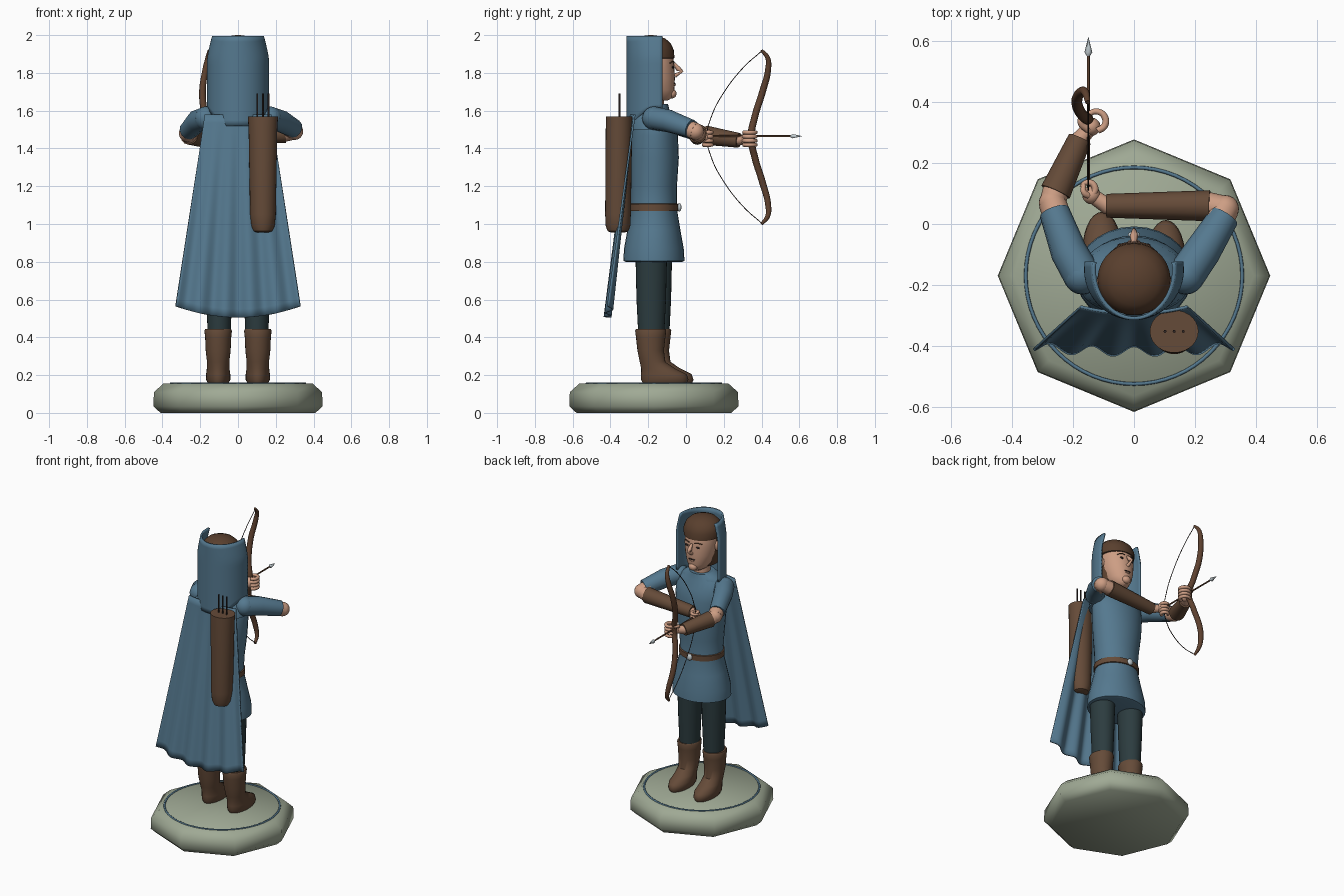
import bpy, bmesh, math
from mathutils import Vector

cube = bpy.data.objects.get("Cube")
if cube:
    bpy.data.objects.remove(cube, do_unlink=True)


def material(name, rgb):
    m = bpy.data.materials.new(name)
    m.use_nodes = True
    m.diffuse_color = (*rgb, 1)
    m.node_tree.nodes["Principled BSDF"].inputs["Base Color"].default_value = (*rgb, 1)
    return m


BLUE = material("blue cloth", (0.09, 0.19, 0.275))
SKIN = material("skin", (0.61, 0.34, 0.23))
LEATHER = material("brown leather", (0.13, 0.07, 0.04))
HAIR = material("dark brown hair", (0.1, 0.05, 0.027))
WOOD = material("bow wood", (0.11, 0.052, 0.028))
STONE = material("grey green stone", (0.35, 0.40, 0.30))
TROUSER = material("dark trousers", (0.025, 0.045, 0.05))
SILVER = material("silver", (0.55, 0.62, 0.65))
DARK = material("dark line", (0.03, 0.02, 0.018))


def finish(name, bm, mat, angle=45):
    me = bpy.data.meshes.new(name)
    bmesh.ops.recalc_face_normals(bm, faces=bm.faces[:])
    bm.to_mesh(me)
    bm.free()
    me.polygons.foreach_set("use_smooth", [True] * len(me.polygons))
    me.set_sharp_from_angle(angle=math.radians(angle))
    me.materials.append(mat)
    ob = bpy.data.objects.new(name, me)
    bpy.context.collection.objects.link(ob)
    return ob


def loft(name, rings, mat, cx=0, dy=0, seg=28, angle=45):
    """Stack of ellipses (z, centre y, half width, half depth), capped."""
    bm = bmesh.new()
    loops = []
    for z, cy, rx, ry in rings:
        loops.append([bm.verts.new((cx + rx * math.cos(math.tau * i / seg),
                                    cy + dy + ry * math.sin(math.tau * i / seg), z))
                      for i in range(seg)])
    for a, b in zip(loops, loops[1:]):
        for i in range(seg):
            j = (i + 1) % seg
            bm.faces.new((a[i], a[j], b[j], b[i]))
    bm.faces.new(loops[0])
    bm.faces.new(loops[-1])
    return finish(name, bm, mat, angle)


def sheet(name, func, nu, nv, thick, mat):
    """Grid surface from func(u, v), given a little thickness."""
    bm = bmesh.new()
    g = [[bm.verts.new(func(i / nu, j / nv)) for i in range(nu + 1)] for j in range(nv + 1)]
    for j in range(nv):
        for i in range(nu):
            bm.faces.new((g[j][i], g[j][i + 1], g[j + 1][i + 1], g[j + 1][i]))
    ob = finish(name, bm, mat)
    s = ob.modifiers.new("thickness", "SOLIDIFY")
    s.thickness = thick
    s.offset = 0
    return ob


def ball(name, loc, size, mat):
    bm = bmesh.new()
    bmesh.ops.create_uvsphere(bm, u_segments=20, v_segments=12, radius=1)
    bmesh.ops.scale(bm, vec=size, verts=bm.verts[:])
    bmesh.ops.translate(bm, vec=loc, verts=bm.verts[:])
    return finish(name, bm, mat)


def rod(name, pts, radii, mat, smooth=False, sides=4, cyclic=False):
    """Round rod along points, straight or curved, with a radius per point."""
    cu = bpy.data.curves.new(name, "CURVE")
    cu.dimensions = "3D"
    cu.bevel_depth = 1
    cu.bevel_resolution = sides
    cu.use_fill_caps = True
    if not isinstance(radii, (list, tuple)):
        radii = [radii] * len(pts)
    sp = cu.splines.new("BEZIER" if smooth else "POLY")
    ps = sp.bezier_points if smooth else sp.points
    ps.add(len(pts) - 1)
    for p, co, r in zip(ps, pts, radii):
        p.radius = r
        if smooth:
            p.co = co
            p.handle_left_type = p.handle_right_type = "AUTO"
        else:
            p.co = (*co, 1)
    sp.use_cyclic_u = cyclic
    cu.materials.append(mat)
    ob = bpy.data.objects.new(name, cu)
    bpy.context.collection.objects.link(ob)
    return ob


Y = -0.17  # body centre line

# Base with inlaid ring
loft("base", [(0, Y, .41, .41), (.035, Y, .448, .448), (.11, Y, .445, .445), (.155, Y, .395, .395)],
     STONE, seg=8, angle=50)
ring = [(.356 * math.cos(math.tau * i / 64), Y + .356 * math.sin(math.tau * i / 64), .155) for i in range(64)]
rod("base_ring", ring, .006, BLUE, sides=2, cyclic=True)

# Legs and boots
for side, x, dy in (("left", .105, -.012), ("right", -.105, .015)):
    loft(side + "_boot", [(.155, -.1, .053, .115), (.175, -.1, .064, .125), (.205, -.105, .064, .12),
                          (.235, -.135, .06, .09), (.27, -.165, .059, .068), (.33, -.175, .066, .07),
                          (.40, -.175, .069, .078), (.435, -.175, .073, .082), (.445, -.175, .068, .078)],
         LEATHER, x, dy)
    loft(side + "_leg", [(.40, -.172, .06, .068), (.6, -.172, .068, .078), (.9, -.172, .078, .085)],
         TROUSER, x * .95, dy)

# Tunic, belt and buckle
loft("tunic", [(.8, Y, .175, .15), (.805, Y, .192, .162), (.87, Y, .19, .158), (.97, Y, .165, .14),
               (1.08, Y, .138, .122), (1.2, Y, .147, .122), (1.35, -.165, .165, .127), (1.47, -.165, .175, .122),
               (1.54, -.165, .172, .105), (1.59, Y, .14, .085), (1.635, -.165, .075, .07)], BLUE)
loft("belt", [(1.066, Y, .135, .12), (1.07, Y, .147, .13), (1.105, Y, .147, .13), (1.109, Y, .135, .12)],
     LEATHER)
ball("belt_buckle", (0, -.036, 1.088), (.02, .012, .022), SILVER)

# Head, hair and face
loft("neck", [(1.58, Y, .055, .055), (1.72, Y, .052, .052)], SKIN)
loft("head", [(1.655, -.135, .025, .04), (1.67, -.14, .05, .07), (1.71, -.155, .078, .093),
              (1.77, -.165, .097, .106), (1.83, -.17, .105, .108), (1.9, -.175, .106, .106),
              (1.95, -.18, .09, .09)], SKIN)
loft("hair_cap", [(1.875, -.18, .108, .108), (1.878, -.18, .116, .119), (1.92, -.182, .12, .118),
                  (1.955, -.185, .108, .105), (1.98, -.187, .082, .08), (1.995, -.187, .045, .045),
                  (2.0, -.187, .01, .01)], HAIR)
loft("hair_back", [(1.68, -.205, .08, .075), (1.74, -.205, .106, .09), (1.9, -.2, .113, .1)], HAIR)
rod("nose", [(0, -.062, 1.85), (0, -.04, 1.82), (0, -.02, 1.808), (0, -.06, 1.785)],
    [.007, .014, .007, .012], SKIN)
for side in (-1, 1):
    label = "left" if side > 0 else "right"
    ball(label + "_eye", (.04 * side, -.069, 1.83), (.015, .005, .006), DARK)
    rod(label + "_brow", [(.02 * side, -.062, 1.856), (.045 * side, -.069, 1.86), (.065 * side, -.085, 1.852)],
        .003, HAIR, True)
    ball(label + "_ear", (.108 * side, -.185, 1.82), (.014, .024, .034), SKIN)
ball("mouth", (0, -.062, 1.745), (.024, .007, .004), DARK)
ball("lower_lip", (0, -.063, 1.736), (.017, .009, .006), SKIN)
ball("chin", (0, -.075, 1.69), (.03, .025, .025), SKIN)


# Hood, open at the face and the crown
def hood_point(u, v):
    t = -math.pi - .16 + u * (math.pi + .32)
    side = abs(math.cos(t))
    low = 1.52 + .09 * max(0, (side - .55) / .45)
    z = low + v * (1.995 - low)
    rx = .158 - .027 * max(0, (z - 1.87) / .125) ** 1.3
    return (rx * math.cos(t), -.15 + .16 * math.sin(t), z)


sheet("hood", hood_point, 32, 16, .012, BLUE)


# Cape flaring to a scalloped hem
def cape_point(u, v):
    s = 2 * u - 1
    x = s * (.175 + .155 * v)
    fold = .016 * v * math.cos(s * 15)
    y = -.272 - .022 * (1 - s * s) - .122 * v + fold - .008 * v * s * s
    bottom = .505 + .06 * s * s
    return (x, y, 1.58 + (bottom - 1.58) * v)


sheet("cape", cape_point, 60, 24, .01, BLUE)
loft("shoulder_mantle", [(1.5, -.2, .18, .1), (1.55, -.195, .175, .1), (1.6, -.18, .14, .09),
                         (1.635, -.175, .08, .07)], BLUE)

# Quiver with three arrows
loft("quiver", [(.955, -.36, .03, .035), (.962, -.36, .05, .055), (.99, -.36, .062, .065),
                (1.05, -.36, .068, .068), (1.5, -.355, .076, .07), (1.57, -.353, .08, .07)], LEATHER, .132)
for i in (-1, 0, 1):
    x = .132 + .03 * i
    rod("quiver_arrow", [(x, -.353, 1.5), (x, -.353, 1.69)], .005, DARK, sides=2)

# Arms: sleeve, elbow, bracer and wrist
arms = {
    "left": [(.17, -.17, 1.56), (.225, -.09, 1.545), (.297, .025, 1.505), (.3, .05, 1.49),
             (.25, .06, 1.48), (-.09, .06, 1.458), (-.14, .095, 1.463)],
    "right": [(-.17, -.17, 1.56), (-.215, -.09, 1.545), (-.262, .04, 1.495), (-.268, .07, 1.48),
              (-.258, .105, 1.47), (-.178, .28, 1.443), (-.14, .32, 1.45)],
}
for side, (sh, mid, cuff, elbow, b0, b1, wrist) in arms.items():
    ball(side + "_shoulder", sh, (.062, .062, .062), BLUE)
    rod(side + "_sleeve", [sh, mid, cuff], [.062, .06, .05], BLUE)
    rod(side + "_elbow_skin", [mid, elbow], [.046, .046], SKIN)
    ball(side + "_elbow", elbow, (.045, .045, .045), SKIN)
    rod(side + "_forearm", [elbow, b0, b1, wrist], [.042, .044, .028, .024], SKIN)
    rod(side + "_bracer", [b0, b1], [.051, .039], LEATHER)
    ball(side + "_palm", wrist, (.03, .03, .034), SKIN)

# Curled fingers of the bow hand and the drawing hand
for i in range(4):
    z = 1.485 - .022 * i
    for name, cx, cy, r in (("bow_finger", -.125, .338, .032), ("string_finger", -.15, .115, .022)):
        arc = [(cx + r * math.cos(a), cy + r * math.sin(a), z) for a in (-1.4, -.5, .4, 1.3, 2.2, 3)]
        rod(name, arc, [.011, .011, .011, .01, .009, .008], SKIN, True, 3)
rod("bow_thumb", [(-.15, .31, 1.47), (-.175, .335, 1.485), (-.165, .365, 1.49)], [.013, .011, .008], SKIN, True)
rod("string_thumb", [(-.14, .09, 1.48), (-.165, .105, 1.495), (-.165, .13, 1.49)], [.012, .01, .007], SKIN, True)

# Bow, built as a half limb mirrored about the grip
MID = 1.46
half = [(-.152, .4, .46, .008), (-.16, .432, .42, .013), (-.172, .435, .36, .016), (-.188, .405, .24, .018),
        (-.175, .365, .11, .018)]
limb = half + [(-.152, .345, 0, .019)] + [(x, y, -z, r) for x, y, z, r in reversed(half)]
rod("bow", [(x, y, MID + z) for x, y, z, r in limb], [p[3] for p in limb], WOOD, True)
cord = [(.4, .455), (.305, .37), (.19, .22), (.135, .11), (.11, 0)]
cord += [(y, -z) for y, z in reversed(cord[:-1])]
rod("bow_string", [(-.15, y, MID + z) for y, z in cord], .0025, DARK, True, 1)

# Nocked arrow
AZ = 1.465
rod("arrow_shaft", [(-.15, .1, AZ), (-.15, .57, AZ)], .005, WOOD, sides=2)
rod("arrow_head", [(-.15, .55, AZ), (-.15, .565, AZ), (-.15, .615, AZ)], [.004, .013, .0005], SILVER, sides=1)
